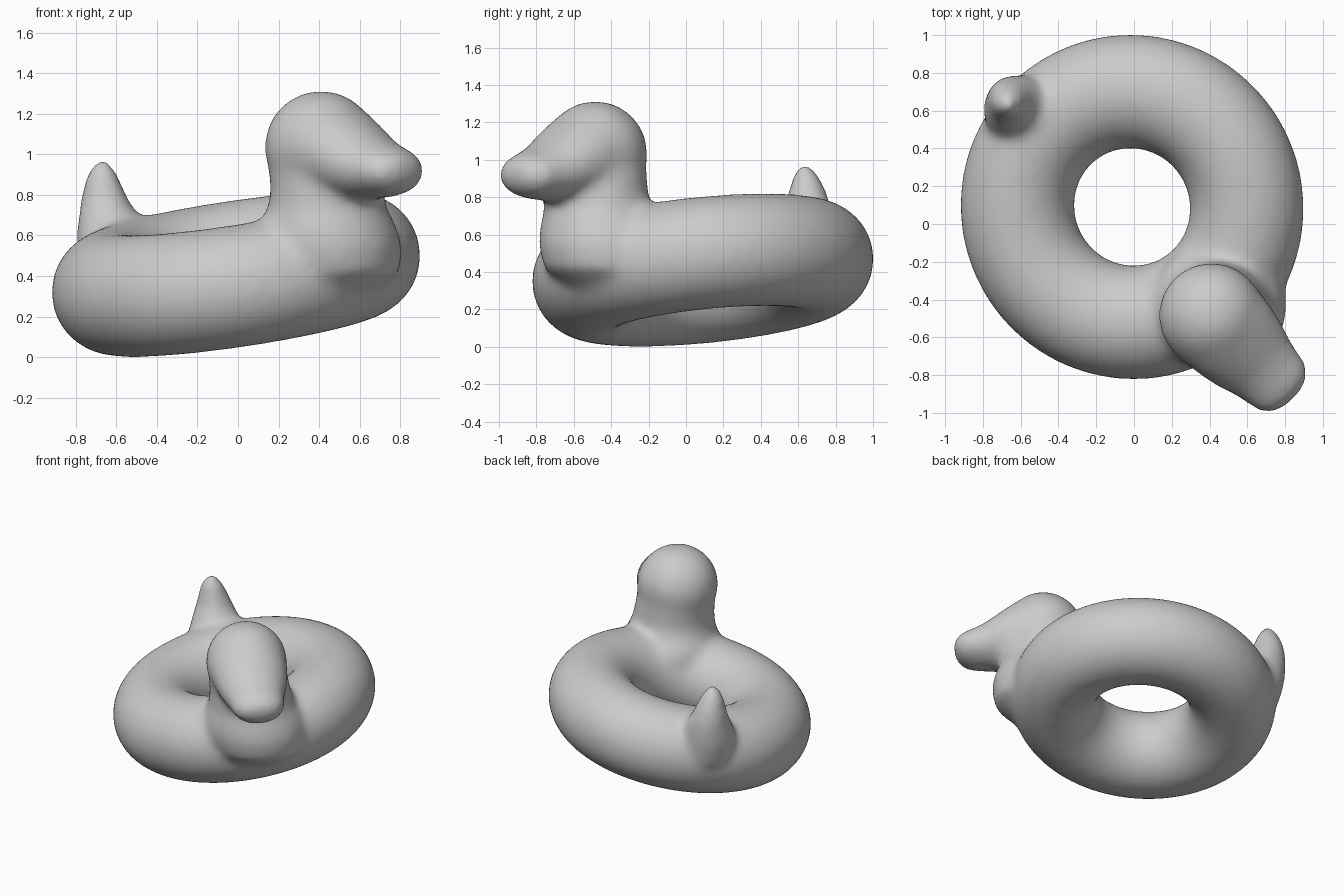
import bpy
import bmesh
from math import cos, sin, tau
from mathutils import Matrix, Vector

old = bpy.data.objects.get("Cube")
if old:
    bpy.data.objects.remove(old, do_unlink=True)

bm = bmesh.new()
SIDES = 48


def skin(loops, closed=False):
    """Bridge a list of point loops, capping the ends unless closed."""
    rows = [[bm.verts.new(p) for p in loop] for loop in loops]
    pairs = list(zip(rows, rows[1:]))
    if closed:
        pairs.append((rows[-1], rows[0]))
    for a, b in pairs:
        for i in range(len(a)):
            j = (i + 1) % len(a)
            bm.faces.new((a[i], a[j], b[j], b[i]))
    if not closed:
        bm.faces.new(rows[0][::-1])
        bm.faces.new(rows[-1])


def loft(sections, matrix=Matrix()):
    """Sections are (centre x, centre y, height, radius x, radius y)."""
    angles = [tau * i / SIDES for i in range(SIDES)]
    skin([[matrix @ Vector((x + rx * cos(t), y + ry * sin(t), z)) for t in angles]
          for x, y, z, rx, ry in sections])


# Inflated ring, tilted up towards the head
major, minor = 0.615, 0.302
tilt = Vector((0, 0, 1)).rotation_difference(Vector((-0.15, -0.10, 1)))
ring_matrix = Matrix.Translation((-0.01, 0.09, 0.41)) @ tilt.to_matrix().to_4x4()
skin([[ring_matrix @ Vector(((major + minor * cos(v)) * cos(u),
                             (major + minor * cos(v)) * sin(u), minor * sin(v)))
       for v in (tau * j / SIDES for j in range(SIDES))]
      for u in (tau * i / 96 for i in range(96))], closed=True)

# Head
bmesh.ops.create_uvsphere(bm, u_segments=48, v_segments=32, radius=0.28,
                          matrix=Matrix.Translation((0.41, -0.485, 1.035)))

# Neck and chest, flaring into the ring
loft([(x, y, z, r, r) for x, y, z, r in (
    (0.43, -0.38, 0.30, 0.24), (0.46, -0.42, 0.42, 0.34),
    (0.45, -0.43, 0.55, 0.36), (0.44, -0.44, 0.65, 0.34),
    (0.44, -0.46, 0.72, 0.30), (0.44, -0.48, 0.80, 0.28),
    (0.42, -0.48, 0.95, 0.27))])

# Bill, lofted along the diagonal: (distance, half width, top, bottom)
h = 0.5 ** 0.5
bill_matrix = Matrix(((h, 0, h, 0.40), (h, 0, -h, -0.48), (0, 1, 0, 0), (0, 0, 0, 1)))
bill = [(0.05, 0.28, 1.29, 0.79), (0.20, 0.26, 1.24, 0.775), (0.30, 0.24, 1.17, 0.775),
        (0.40, 0.205, 1.10, 0.78), (0.50, 0.188, 1.05, 0.79), (0.56, 0.175, 1.03, 0.805),
        (0.605, 0.13, 1.00, 0.84), (0.63, 0.06, 0.96, 0.89)]
loft([(0, (top + low) / 2, s, w, (top - low) / 2) for s, w, top, low in bill], bill_matrix)

# Upturned tail
loft([(x, y, z, r, r) for x, y, z, r in (
    (-0.58, 0.58, 0.40, 0.19), (-0.61, 0.60, 0.56, 0.19),
    (-0.63, 0.63, 0.68, 0.16), (-0.655, 0.65, 0.76, 0.125),
    (-0.665, 0.65, 0.84, 0.10), (-0.67, 0.64, 0.91, 0.075),
    (-0.67, 0.635, 0.96, 0.045), (-0.67, 0.63, 0.98, 0.015))])

bmesh.ops.recalc_face_normals(bm, faces=bm.faces[:])
mesh = bpy.data.meshes.new("swim_ring_body")
bm.to_mesh(mesh)
bm.free()
body = bpy.data.objects.new("swim_ring_body", mesh)
bpy.context.collection.objects.link(body)

# Fuse the parts into one soft inflated skin
fuse = body.modifiers.new("fuse", 'REMESH')
fuse.mode = 'VOXEL'
fuse.voxel_size = 0.022
fuse.use_smooth_shade = True
soften = body.modifiers.new("soften", 'SMOOTH')
soften.factor = 0.5
soften.iterations = 28

# Plain grey vinyl
grey = bpy.data.materials.new("soft_grey")
grey.use_nodes = True
grey.diffuse_color = (0.6, 0.6, 0.6, 1)
grey.node_tree.nodes["Principled BSDF"].inputs["Base Color"].default_value = (0.6, 0.6, 0.6, 1)
mesh.materials.append(grey)
